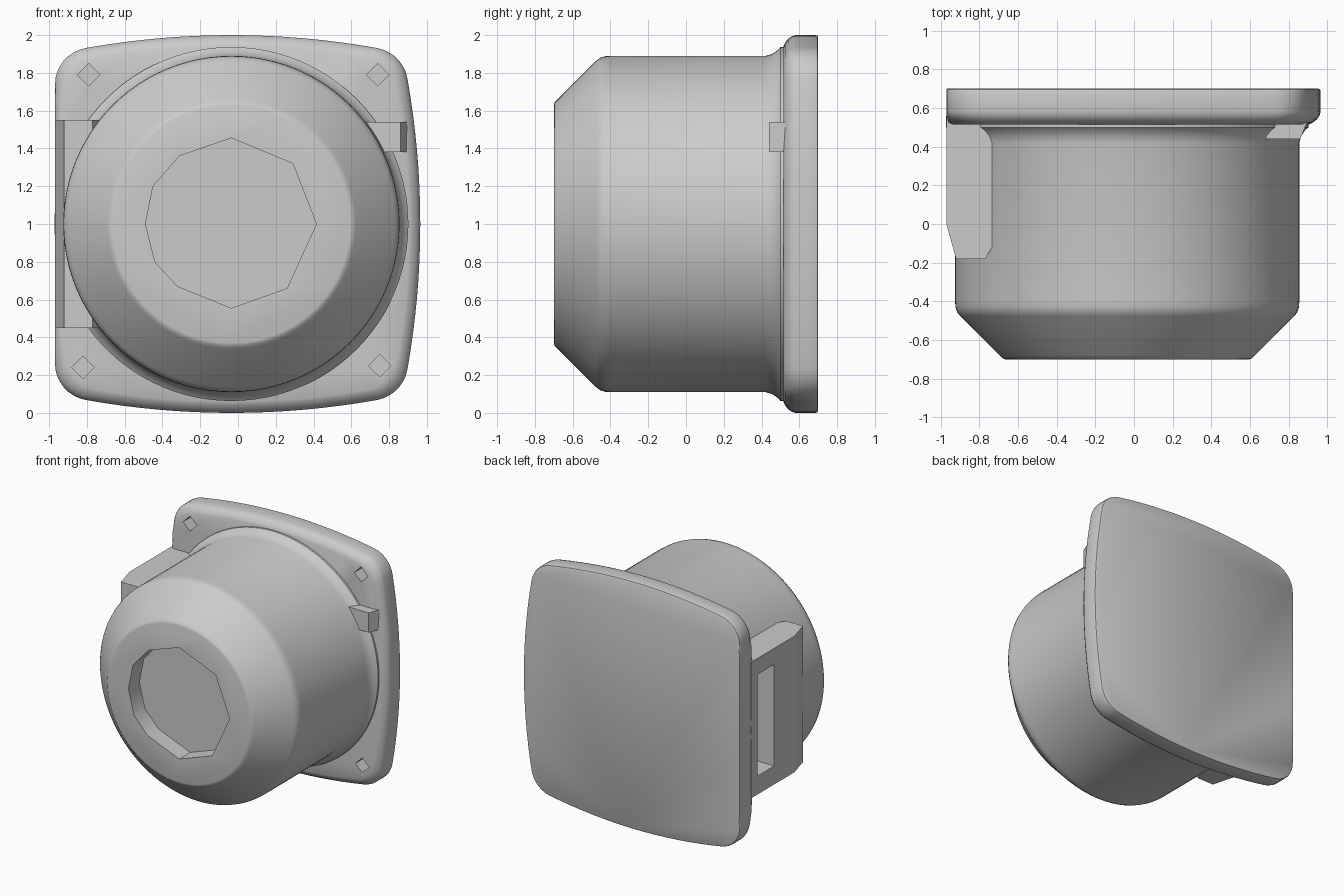
import bpy, bmesh
from math import sin, cos, pi, radians

if "Cube" in bpy.data.objects:
    bpy.data.objects.remove(bpy.data.objects["Cube"], do_unlink=True)

grey = bpy.data.materials.new("light_grey")
grey.use_nodes = True
grey.diffuse_color = (0.6, 0.6, 0.6, 1)
grey.node_tree.nodes["Principled BSDF"].inputs["Base Color"].default_value = (0.6, 0.6, 0.6, 1)

CX, CZ = -0.035, 1.0      # axis of the drum
FLAT_X = -0.97            # flat side of the flange


def loft(name, rings):
    """Skin matching rings of points and cap both ends."""
    bm = bmesh.new()
    loops = [[bm.verts.new(p) for p in ring] for ring in rings]
    n = len(loops[0])
    for a, b in zip(loops, loops[1:]):
        for i in range(n):
            j = (i + 1) % n
            bm.faces.new((a[i], a[j], b[j], b[i]))
    bm.faces.new(loops[0])
    bm.faces.new(loops[-1])
    bmesh.ops.recalc_face_normals(bm, faces=bm.faces)
    mesh = bpy.data.meshes.new(name)
    bm.to_mesh(mesh)
    bm.free()
    obj = bpy.data.objects.new(name, mesh)
    bpy.context.collection.objects.link(obj)
    mesh.materials.append(grey)
    return obj


def prism(name, outline, y0, y1):
    """Extrude an (x, z) outline along y."""
    return loft(name, [[(x, y, z) for x, z in outline] for y in (y0, y1)])


def activate(obj):
    bpy.ops.object.select_all(action="DESELECT")
    obj.select_set(True)
    bpy.context.view_layer.objects.active = obj


def cut(obj, cutter):
    mod = obj.modifiers.new("cut", "BOOLEAN")
    mod.operation = "DIFFERENCE"
    mod.solver = "EXACT"
    mod.object = cutter
    activate(obj)
    bpy.ops.object.modifier_apply(modifier=mod.name)


def smooth(obj, angle=30):
    activate(obj)
    bpy.ops.object.shade_smooth_by_angle(angle=radians(angle))


# Drum: turned profile of (radius, y)
profile = [(0.63, -0.70), (0.645, -0.695), (0.66, -0.68), (0.865, -0.475),
           (0.88, -0.455), (0.888, -0.43), (0.89, -0.40), (0.89, 0.42),
           (0.9, 0.455), (0.92, 0.485), (0.937, 0.50), (0.937, 0.56)]
SIDES = 96
drum = loft("drum", [[(CX + r * cos(2 * pi * i / SIDES), y, CZ + r * sin(2 * pi * i / SIDES))
                      for i in range(SIDES)] for r, y in profile])

# Flange: bowed square with rounded corners, one side trimmed flat
def flange_outline(inset):
    pts = []
    for q in range(4):
        side = [(u / 8 * 0.77, 1 - 0.068 * (u / 8) ** 2) for u in range(-8, 8)]
        corner = [(0.735 + 0.2 * cos(radians(a)), 0.735 + 0.2 * sin(radians(a)))
                  for a in range(80, 11, -10)]
        c, s = cos(q * pi / 2), sin(q * pi / 2)
        pts += [(u * c + v * s, v * c - u * s) for u, v in side + corner]
    k = 1 - inset
    return [(max(CX + u * k, FLAT_X + inset * 0.3), CZ + v * k) for u, v in pts]

layers = [(0.70, 0.012), (0.695, 0.003), (0.685, 0), (0.58, 0), (0.56, 0.006),
          (0.54, 0.02), (0.525, 0.04), (0.515, 0.06)]
flange = loft("flange", [[(x, y, z) for x, z in flange_outline(i)] for y, i in layers])

# Side housing on the flat side, with a sloped front
plan = [(FLAT_X, 0.55), (FLAT_X, 0.0), (-0.92, -0.18), (-0.77, -0.18), (-0.66, 0.0), (-0.66, 0.55)]
housing = loft("side_housing", [[(x, y, z) for x, y in plan] for z in (0.45, 1.55)])

# Window through the side housing into the drum
window = prism("window_cutter", [(-1.1, 0.6), (-0.8, 0.6), (-0.8, 1.42), (-1.1, 1.42)], 0.26, 0.47)
cut(housing, window)
cut(drum, window)

# Faceted recess in the drum nose
nose = [(-0.035, 1.455), (0.29, 1.32), (0.415, 1.0), (0.26, 0.66), (-0.035, 0.555), (-0.32, 0.67),
        (-0.44, 0.8), (-0.49, 1.0), (-0.45, 1.2), (-0.31, 1.36)]
recess = prism("recess_cutter", nose, -0.9, -0.56)
cut(drum, recess)

# Diamond screw holes in the flange corners
cutters = [window, recess]
for x, z in [(-0.79, 1.79), (0.74, 1.79), (-0.82, 0.24), (0.75, 0.25)]:
    r = 0.06
    hole = prism("hole_cutter", [(x + r, z), (x, z + r), (x - r, z), (x, z - r)], 0.4, 0.62)
    cut(flange, hole)
    cutters.append(hole)
for c in cutters:
    bpy.data.objects.remove(c, do_unlink=True)

# Small wedge between drum and flange
rib = loft("side_rib", [[(0.68, 0.44, z0), (0.86, 0.44, z0), (0.9, 0.54, z0), (0.68, 0.54, z0)]
                        for z0 in (1.38, 1.54)])

smooth(drum)
smooth(flange)
